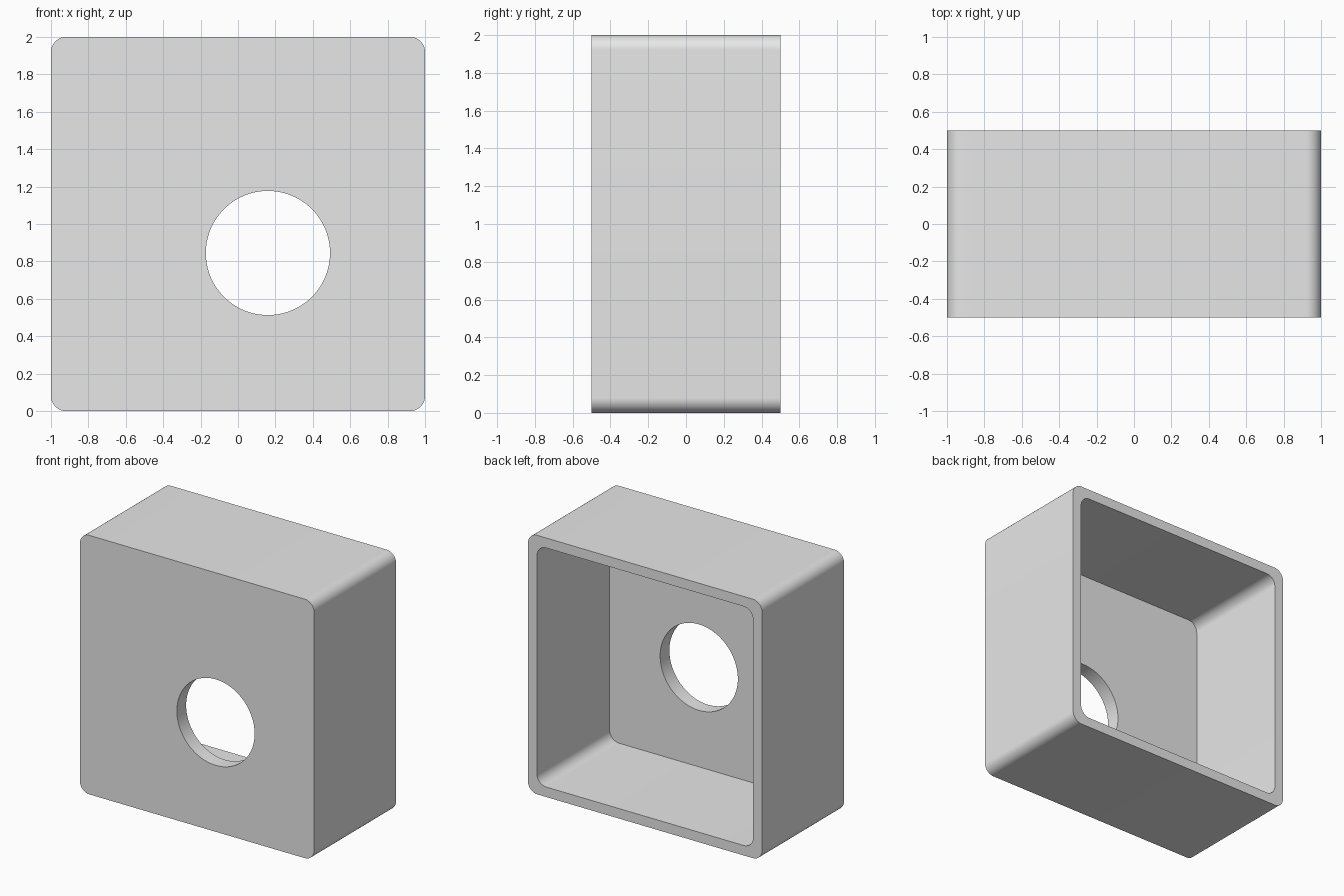
import bpy, bmesh, math
from mathutils import Vector

if "Cube" in bpy.data.objects:
    bpy.data.objects.remove(bpy.data.objects["Cube"])

WALL, PANEL = 0.077, 0.113          # side wall and front panel thickness
FRONT, BACK = -0.5, 0.5
HOLE_X, HOLE_Z, HOLE_R = 0.16, 0.845, 0.332

bm = bmesh.new()


def make_loop(points, y):
    verts = [bm.verts.new((x, y, z)) for x, z in points]
    n = len(verts)
    edges = [bm.edges.new((verts[i], verts[(i + 1) % n])) for i in range(n)]
    return verts, edges


def rounded_square(half, radius, steps=14):
    pts = []
    for k, (sx, sz) in enumerate([(1, 1), (-1, 1), (-1, -1), (1, -1)]):
        for i in range(steps + 1):
            a = math.pi / 2 * (k + i / steps)
            pts.append((sx * (half - radius) + radius * math.cos(a),
                        1 + sz * (half - radius) + radius * math.sin(a)))
    return pts


def join(a, b):
    n = len(a[0])
    for i in range(n):
        j = (i + 1) % n
        bm.faces.new((a[0][i], a[0][j], b[0][j], b[0][i]))


outer = rounded_square(1.0, 0.08)
inner = rounded_square(1.0 - WALL, 0.08)
circle = [(HOLE_X + HOLE_R * math.cos(math.tau * i / 96),
           HOLE_Z + HOLE_R * math.sin(math.tau * i / 96)) for i in range(96)]

# Outer shell, back rim, inner walls
outer_front = make_loop(outer, FRONT)
outer_back = make_loop(outer, BACK)
inner_back = make_loop(inner, BACK)
inner_front = make_loop(inner, FRONT + PANEL)
join(outer_front, outer_back)
join(outer_back, inner_back)
join(inner_back, inner_front)

# Round hole through the front panel
hole_front = make_loop(circle, FRONT)
hole_back = make_loop(circle, FRONT + PANEL)
join(hole_front, hole_back)

# Panel faces around the hole
for rim, hole in ((outer_front, hole_front), (inner_front, hole_back)):
    bmesh.ops.triangle_fill(bm, use_beauty=True, use_dissolve=False,
                            edges=rim[1] + hole[1], normal=Vector((0, -1, 0)))
bmesh.ops.recalc_face_normals(bm, faces=bm.faces[:])

mesh = bpy.data.meshes.new("open_box")
bm.to_mesh(mesh)
bm.free()
box = bpy.data.objects.new("open_box", mesh)
bpy.context.collection.objects.link(box)

grey = bpy.data.materials.new("light_grey")
grey.diffuse_color = (0.8, 0.8, 0.8, 1)
grey.use_nodes = True
grey.node_tree.nodes["Principled BSDF"].inputs["Base Color"].default_value = grey.diffuse_color
mesh.materials.append(grey)

# Smooth corners and hole, sharp rims
bpy.context.view_layer.objects.active = box
box.select_set(True)
bpy.ops.object.shade_smooth_by_angle(angle=math.radians(30))
